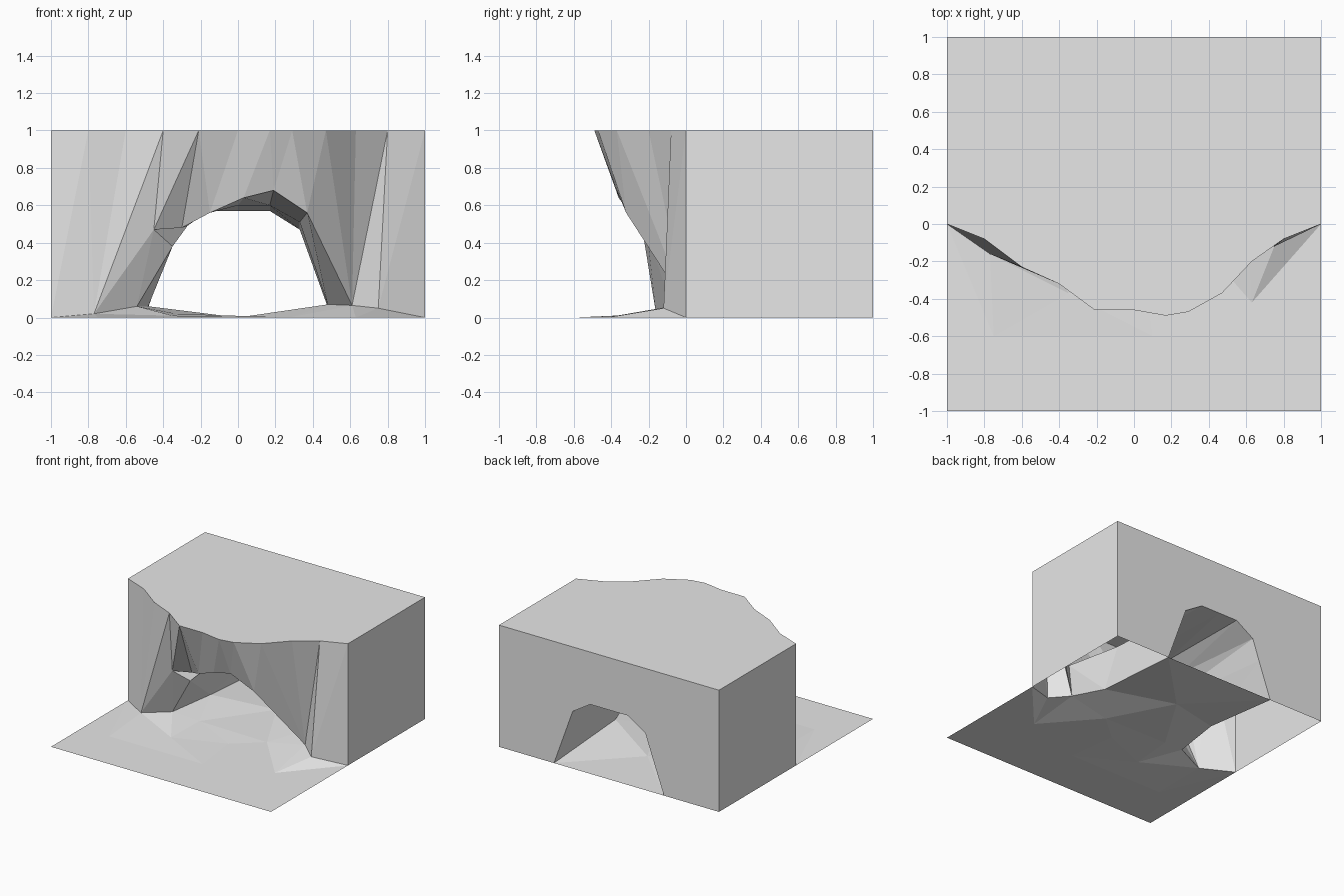
import bpy
import bmesh
from mathutils import Vector
from mathutils.geometry import delaunay_2d_cdt

old_cube = bpy.data.objects.get("Cube")
if old_cube:
    bpy.data.objects.remove(old_cube, do_unlink=True)

stone = bpy.data.materials.new("plain grey stone")
stone.use_nodes = True
stone.diffuse_color = (0.8, 0.8, 0.8, 1)
stone.node_tree.nodes["Principled BSDF"].inputs["Base Color"].default_value = stone.diffuse_color


def add_object(name, mesh_builder):
    """Turn a finished bmesh into a flat shaded object."""
    mesh = bpy.data.meshes.new(name)
    mesh_builder.to_mesh(mesh)
    mesh_builder.free()
    mesh.materials.append(stone)
    part = bpy.data.objects.new(name, mesh)
    bpy.context.collection.objects.link(part)
    return part


# Shared outlines: cliff brow, feet of the cliff, and three tunnel rings
brow = [(x, y, 1) for x, y in (
    (-1, 0), (-.8, -.08), (-.6, -.23), (-.4, -.32), (-.21, -.46), (0, -.46),
    (.17, -.49), (.29, -.47), (.47, -.37), (.63, -.2), (.8, -.08), (1, 0))]
left_corner, right_corner = (-1, 0, 0), (1, 0, 0)
left_foot, right_foot = (-.77, -.16, .02), (.75, -.12, .05)
mouth = [(-.54, -.08, .06), (-.45, -.21, .47), (-.3, -.17, .48), (-.15, -.3, .56),
         (.03, -.36, .64), (.19, -.37, .68), (.37, -.32, .56), (.61, 0, .065)]
middle = [(-.48, .33, .06), (-.35, -.12, .38), (-.27, .2, .49), (-.16, .2, .57),
          (0, .2, .6), (.17, .2, .6), (.33, .2, .51), (.48, .23, .07)]
exit_ring = [(x, 1, z) for x, z in (
    (-.5, 0), (-.39, .3), (-.33, .47), (-.17, .57),
    (0, .57), (.17, .57), (.33, .47), (.5, 0))]

# Cliff block, open underneath
bm = bmesh.new()
known = {}


def vert(point):
    if point not in known:
        known[point] = bm.verts.new(point)
    return known[point]


def face(*points):
    return bm.faces.new([vert(p) for p in points])


def zip_strip(upper, lower, order):
    """Triangulate between two chains; U advances the upper one, L the lower."""
    u = l = 0
    for step in order:
        if step == "U":
            face(upper[u], lower[l], upper[u + 1])
            u += 1
        else:
            face(upper[u], lower[l], lower[l + 1])
            l += 1


# Rough front of the cliff
rim = [left_corner, left_foot] + mouth[1:] + [right_foot, right_corner]
zip_strip(brow, rim, "ULUULULLULULULULUULUL")
face(left_foot, mouth[0], mouth[1])

# Flat top, sides and back wall with the tunnel exit
back_left, back_right = (-1, 1, 1), (1, 1, 1)
base_left, base_right = (-1, 1, 0), (1, 1, 0)
face(*brow, back_right, back_left)
face(left_corner, brow[0], back_left, base_left)
face(right_corner, base_right, back_right, brow[-1])
face(base_left, back_left, back_right, base_right, *reversed(exit_ring))

# Tunnel lining
for near, far in ((mouth, middle), (middle, exit_ring)):
    for i in range(len(near) - 1):
        face(near[i], near[i + 1], far[i + 1])
        face(near[i], far[i + 1], far[i])

big = [f for f in bm.faces if len(f.verts) > 4]
bmesh.ops.triangulate(bm, faces=big)
bmesh.ops.recalc_face_normals(bm, faces=bm.faces)
top_face = max(bm.faces, key=lambda f: f.calc_center_median().z)
if top_face.normal.z < 0:
    bmesh.ops.reverse_faces(bm, faces=bm.faces)
add_object("cliff_block", bm)

# Ground running in front of the cliff and through the tunnel
border = [(-1, -1, 0), (1, -1, 0), right_corner, right_foot, mouth[-1], middle[-1],
          exit_ring[-1], exit_ring[0], middle[0], mouth[0], left_foot, left_corner]
bumps = [(.63, -.42, 0), (.27, -.01, 0), (-.33, -.03, .02), (.05, -.2, 0),
         (-.75, -.6, 0), (.1, -.6, 0), (-.35, -.37, .01), (0, .5, 0)]
ground_points = border + bumps
flat = [Vector(p[:2]) for p in ground_points]
verts, _, faces, origin, _, _ = delaunay_2d_cdt(
    flat, [], [list(range(len(border)))], 1, 0.0001)
bm = bmesh.new()
ground_verts = [bm.verts.new((v.x, v.y, ground_points[o[0]][2] if o else 0))
                for v, o in zip(verts, origin)]
for corners in faces:
    bm.faces.new([ground_verts[i] for i in corners])
for f in bm.faces:
    f.normal_update()
    if f.normal.z < 0:
        f.normal_flip()
add_object("ground", bm)
